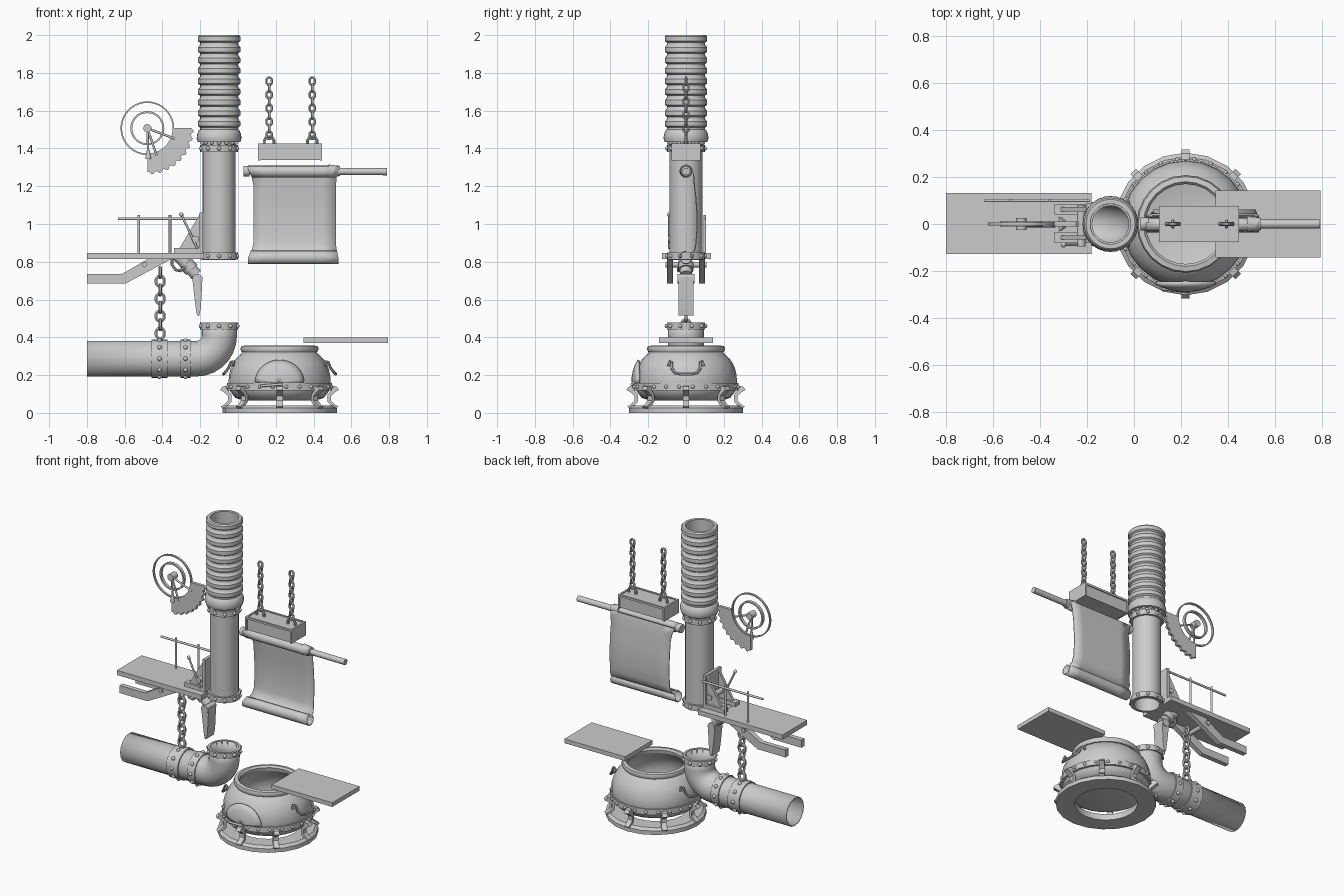
import bpy, bmesh, math
from mathutils import Matrix, Vector
from math import sin, cos, pi, radians, sqrt

if "Cube" in bpy.data.objects:
    bpy.data.objects.remove(bpy.data.objects["Cube"])

AX = {'Z': Matrix(), 'X': Matrix.Rotation(pi / 2, 4, 'Y'), 'Y': Matrix.Rotation(-pi / 2, 4, 'X')}

def add_mesh(name, me, angle=35):
    ob = bpy.data.objects.new(name, me)
    bpy.context.collection.objects.link(ob)
    me.shade_smooth()
    me.set_sharp_from_angle(angle=radians(angle))
    return ob

def finish(name, bm, angle=35):
    bmesh.ops.recalc_face_normals(bm, faces=bm.faces)
    me = bpy.data.meshes.new(name)
    bm.to_mesh(me)
    bm.free()
    return add_mesh(name, me, angle)

def lathe(name, prof, loc, axis='Z', n=28, closed=False, angle=35):
    bm = bmesh.new()
    M = Matrix.Translation(loc) @ AX[axis]
    rows = [[bm.verts.new(M @ Vector((r * cos(2 * pi * i / n), r * sin(2 * pi * i / n), z)))
             for i in range(n)] for r, z in prof]
    pairs = list(zip(rows, rows[1:])) + ([(rows[-1], rows[0])] if closed else [])
    for a, b in pairs:
        for i in range(n):
            bm.faces.new((a[i], a[(i + 1) % n], b[(i + 1) % n], b[i]))
    if not closed:
        bm.faces.new(rows[0])
        bm.faces.new(rows[-1])
    return finish(name, bm, angle)

def band(name, loc, ro, ri, h, axis='Z', n=28):
    return lathe(name, [(ri, -h / 2), (ro, -h / 2), (ro, h / 2), (ri, h / 2)], loc, axis, n, True)

def rod(name, a, b, r, n=12, r2=None):
    a, b = Vector(a), Vector(b)
    bm = bmesh.new()
    q = (b - a).to_track_quat('Z', 'Y').to_matrix().to_4x4()
    bmesh.ops.create_cone(bm, cap_ends=True, segments=n, radius1=r, radius2=r if r2 is None else r2,
                          depth=(b - a).length, matrix=Matrix.Translation((a + b) / 2) @ q)
    return finish(name, bm)

def prism(name, prof, y0, y1):
    bm = bmesh.new()
    f = bm.faces.new([bm.verts.new((x, y0, z)) for x, z in prof])
    ex = bmesh.ops.extrude_face_region(bm, geom=[f])
    bmesh.ops.translate(bm, vec=(0, y1 - y0, 0), verts=[v for v in ex['geom'] if isinstance(v, bmesh.types.BMVert)])
    return finish(name, bm, 20)

def box(name, x0, x1, y0, y1, z0, z1):
    return prism(name, [(x0, z0), (x1, z0), (x1, z1), (x0, z1)], y0, y1)

def tube(name, pts, r, cyclic=False, res=2, caps=True):
    cu = bpy.data.curves.new(name, 'CURVE')
    cu.dimensions, cu.bevel_depth, cu.bevel_resolution, cu.use_fill_caps = '3D', r, res, caps
    sp = cu.splines.new('POLY')
    sp.points.add(len(pts) - 1)
    for p, c in zip(sp.points, pts):
        p.co = (*c, 1)
    sp.use_cyclic_u = cyclic
    tmp = bpy.data.objects.new(name + "_path", cu)
    bpy.context.collection.objects.link(tmp)
    me = bpy.data.meshes.new_from_object(tmp)
    bpy.data.objects.remove(tmp)
    return add_mesh(name, me, 40)

def balls(name, pts, r):
    bm = bmesh.new()
    for p in pts:
        bmesh.ops.create_icosphere(bm, subdivisions=2, radius=r, matrix=Matrix.Translation(p))
    return finish(name, bm)

def bolts(name, loc, R, n, r, axis='Z'):
    M = Matrix.Translation(loc) @ AX[axis]
    balls(name, [M @ Vector((R * cos(2 * pi * (i + .5) / n), R * sin(2 * pi * (i + .5) / n), 0)) for i in range(n)], r)

def chain(name, x, z0, z1, w, h, r, pitch):
    for k in range(int((z1 - z0 - h) / pitch) + 1):
        pts = []
        for i in range(16):
            a = 2 * pi * (i + .5) / 16
            u = (w / 2 - r) * cos(a)
            v = (w / 2 - r) * sin(a) + math.copysign((h - w) / 2, sin(a))
            z = z0 + h / 2 + k * pitch + v
            pts.append((x + u, 0, z) if k % 2 == 0 else (x, u, z))
        tube(f"{name}_link_{k}", pts, r, True, 1)

# Vertical pipe with bolted flanges
PX = -0.10
band("vertical_pipe", (PX, 0, 1.125), 0.087, 0.078, 0.63)
for i, z in enumerate((0.83, 1.40)):
    band(f"pipe_flange_{i}", (PX, 0, z), 0.1, 0.08, 0.036)
    bolts(f"flange_bolts_{i}", (PX, 0, z), 0.1, 10, 0.011)
bolts("collar_bolts", (PX, 0, 1.43), 0.09, 14, 0.011)

# Corrugated hose
hose = [(0.085, 1.435), (0.113, 1.435), (0.119, 1.455), (0.116, 1.475), (0.108, 1.495)]
for k in range(9):
    z = 1.495 + k * 0.0561
    hose += [(0.101, z + 0.006), (0.101, z + 0.016), (0.112, z + 0.024), (0.112, z + 0.048), (0.105, z + 0.056)]
lathe("corrugated_hose", hose + [(0.086, 2.0)], (PX, 0, 0), closed=True)

# Elbow pipe
path = [(-0.8, 0, 0.287)] + [(-0.22 + 0.12 * sin(a), 0, 0.407 - 0.12 * cos(a))
                            for a in [pi / 2 * i / 7 for i in range(8)]] + [(PX, 0, 0.475)]
elbow = tube("elbow_pipe", path, 0.09, res=6, caps=False)
sol = elbow.modifiers.new("wall", 'SOLIDIFY')
sol.thickness, sol.offset = 0.008, 0
for i, (loc, w, ax) in enumerate((((-0.416, 0, 0.287), 0.085, 'X'), ((-0.278, 0, 0.287), 0.055, 'X'),
                                  ((PX, 0, 0.46), 0.036, 'Z'))):
    band(f"elbow_band_{i}", loc, 0.101, 0.086, w, ax)
    bolts(f"elbow_bolts_{i}", loc, 0.101, 10, 0.012, ax)

# Platform, bent beams, railing
box("platform", -0.8, -0.18, -0.128, 0.132, 0.815, 0.846)
for i, y in enumerate((-0.1, 0.068)):
    prism(f"beam_{i}", [(-0.8, 0.685), (-0.595, 0.685), (-0.35, 0.816), (-0.475, 0.816),
                        (-0.615, 0.735), (-0.8, 0.735)], y, y + 0.032)
rod("beam_pin", (-0.495, -0.108, 0.785), (-0.495, 0.108, 0.785), 0.015)
rod("rail", (-0.635, 0.1, 1.028), (-0.19, 0.1, 1.028), 0.007)
for i, x in enumerate((-0.525, -0.36)):
    rod(f"rail_post_{i}", (x, 0.1, 0.84), (x, 0.1, 1.048), 0.007)
chain("platform_chain", -0.412, 0.385, 0.825, 0.062, 0.072, 0.009, 0.046)

# Bracket and lever joining platform to the pipe
box("bracket_back", -0.205, -0.185, -0.08, 0.088, 0.846, 1.06)
for i, y in enumerate((-0.08, 0.04)):
    box(f"bracket_foot_{i}", -0.338, -0.2, y, y + 0.046, 0.846, 0.872)
    prism(f"bracket_gusset_{i}", [(-0.31, 0.872), (-0.2, 0.872), (-0.2, 1.055)], y + 0.014, y + 0.032)
rod("bracket_axle", (-0.225, -0.095, 0.92), (-0.225, 0.08, 0.92), 0.018)
rod("lever", (-0.3, -0.088, 1.05), (-0.215, -0.088, 0.87), 0.006)
balls("lever_knob", [Vector((-0.3, -0.088, 1.05))], 0.012)

# Hanging claw beneath the bracket
rod("claw_cylinder", (-0.325, 0, 0.84), (-0.22, 0, 0.73), 0.032)
rod("claw_collar", (-0.275, 0, 0.79), (-0.245, 0, 0.757), 0.04)
rod("claw_pivot", (-0.215, -0.045, 0.71), (-0.215, 0.045, 0.71), 0.026)
prism("claw_blade", [(-0.243, 0.72), (-0.188, 0.72), (-0.196, 0.56), (-0.205, 0.515), (-0.217, 0.515),
                     (-0.226, 0.57)], -0.04, 0.04)
tube("claw_hose", [(-0.35, -0.03, 0.82), (-0.35, -0.035, 0.785), (-0.33, -0.04, 0.757), (-0.305, -0.04, 0.752),
                   (-0.275, -0.03, 0.775)], 0.008)

# Wheel with toothed sector
WX, WZ = -0.48, 1.507
band("wheel_outer_ring", (WX, 0, WZ), 0.142, 0.134, 0.014, 'Y', 40)
band("wheel_inner_ring", (WX, 0, WZ), 0.09, 0.08, 0.02, 'Y', 32)
rod("wheel_hub", (WX, -0.025, WZ), (WX, 0.025, WZ), 0.022, 16)
for i, (x, z) in enumerate(((-0.335, 1.452), (-0.475, 1.37), (-0.43, 1.36))):
    rod(f"wheel_spoke_{i}", (WX, -0.008, WZ), (x, -0.008, z), 0.006)
rod("wheel_pendant", (-0.475, -0.008, 1.39), (-0.475, -0.008, 1.345), 0.008, 12, 0.016)
prof = [(WX + 0.138 * cos(a), WZ - 0.138 * sin(a)) for a in [pi / 2 * i / 16 for i in range(17)]]
for i in range(36, -1, -1):
    a, r = pi / 2 * i / 36, 0.245 if i % 4 in (1, 2) else 0.233
    prof.append((WX + r * cos(a), WZ - r * sin(a)))
prism("toothed_sector", prof, -0.01, 0.01)

# Hanging box with frame and chains
box("hanging_box", 0.112, 0.44, -0.07, 0.07, 1.338, 1.42)
for i, s in enumerate((-1, 1)):
    box(f"box_end_{i}", *((0.106, 0.118) if s < 0 else (0.434, 0.446)), -0.077, 0.077, 1.335, 1.425)
    box(f"box_side_{i}", 0.106, 0.446, *sorted((s * 0.065, s * 0.077)), 1.412, 1.425)
    x = 0.279 + s * 0.114
    tube(f"box_eye_{i}", [(x - 0.026, 0, 1.42), (x - 0.026, 0, 1.44), (x - 0.014, 0, 1.462), (x + 0.014, 0, 1.462),
                          (x + 0.026, 0, 1.44), (x + 0.026, 0, 1.42)], 0.008)
    chain(f"box_chain_{i}", x, 1.443, 1.785, 0.042, 0.054, 0.007, 0.0357)

# Scroll: rod, rolled top, hanging sheet, curled bottom
rod("scroll_rod", (0.03, 0, 1.28), (0.79, 0, 1.277), 0.019, 16)
rod("scroll_knob", (0.028, 0, 1.28), (0.062, 0, 1.28), 0.028, 16)
rod("scroll_collar", (0.48, 0, 1.28), (0.54, 0, 1.28), 0.035, 16, 0.026)
yz = [((0.026 + 0.0006 * i) * cos(a), 1.28 + (0.026 + 0.0006 * i) * sin(a))
      for i, a in enumerate([2 * pi * k / 16 for k in range(17)])]
yz += [(0.038, 1.25), (0.042, 1.2), (0.05, 1.13), (0.055, 1.05), (0.055, 0.97), (0.05, 0.9), (0.042, 0.86)]
yz += [(0.03 * cos(a), 0.823 - 0.03 * sin(a)) for a in [2 * pi * k / 16 for k in range(-2, 13)]]
bm = bmesh.new()
rows = []
for y, z in yz:
    t = max(0, min(1, (1.29 - z) / 0.06, (z - 0.82) / 0.06))
    x0, x1 = 0.052 + 0.03 * t, 0.532 - 0.014 * t
    rows.append([bm.verts.new((x0 + (x1 - x0) * k / 6, y, z)) for k in range(7)])
for a, b in zip(rows, rows[1:]):
    for k in range(6):
        bm.faces.new((a[k], a[k + 1], b[k + 1], b[k]))
sheet = finish("scroll_sheet", bm, 50)
sheet.modifiers.new("paper", 'SOLIDIFY').thickness = 0.006

# Board over the pot
box("board", 0.347, 0.793, -0.143, 0.143, 0.371, 0.399)

# Pot body, rim, band, base ring
CX = 0.22
wall = [(0.19, 0.065), (0.235, 0.08), (0.262, 0.115), (0.27, 0.155), (0.268, 0.2), (0.258, 0.24),
        (0.24, 0.275), (0.215, 0.303), (0.192, 0.325)]
inner = [(0.175, 0.325), (0.2, 0.295), (0.235, 0.25), (0.25, 0.2), (0.25, 0.15), (0.235, 0.11), (0.18, 0.085)]
lathe("pot_body", wall + inner, (CX, 0, 0), n=24, angle=50)
lathe("pot_rim", [(0.175, 0.322), (0.2, 0.322), (0.208, 0.338), (0.202, 0.353), (0.18, 0.357), (0.17, 0.345)],
      (CX, 0, 0), n=24, closed=True, angle=50)
band("pot_band", (CX, 0, 0.138), 0.277, 0.255, 0.038, n=24)
bolts("pot_band_bolts", (CX, 0, 0.138), 0.277, 24, 0.01)
lathe("base_ring", [(0.19, 0), (0.303, 0), (0.303, 0.026), (0.285, 0.04), (0.19, 0.04)], (CX, 0, 0), n=20,
      closed=True, angle=20)

# Eight scroll-shaped legs
leg = [(0.265, 0.145), (0.3, 0.14), (0.316, 0.122), (0.298, 0.112), (0.272, 0.09), (0.272, 0.066), (0.29, 0.046),
       (0.312, 0.034), (0.3, 0.024), (0.275, 0.036), (0.254, 0.06), (0.254, 0.095), (0.275, 0.122)]
for i in range(8):
    ob = prism(f"pot_leg_{i}", leg, -0.017, 0.017)
    ob.matrix_world = Matrix.Translation((CX, 0, 0)) @ Matrix.Rotation(i * pi / 4, 4, 'Z')

# Side handles
for i, s in enumerate((-1, 1)):
    half = [(0.247, 0.095, 0.25), (0.242, 0.085, 0.272), (0.258, 0.075, 0.268), (0.272, 0.075, 0.235),
            (0.29, 0.06, 0.212), (0.297, 0.03, 0.206)]
    pts = half + [(r, -y, z) for r, y, z in reversed(half)]
    tube(f"pot_handle_{i}", [(CX + s * r, y, z) for r, y, z in pts], 0.008)

# Raised half-round patch on the front of the pot
def pot_radius(z):
    for (r0, z0), (r1, z1) in zip(wall, wall[1:]):
        if z <= z1:
            return r0 + (r1 - r0) * (z - z0) / (z1 - z0)
bm = bmesh.new()
rows = []
for j in range(5):
    rows.append([])
    for i in range(17):
        x, z = -0.128 * cos(pi * i / 16) * (j + .1) / 4.1, 0.16 + 0.118 * sin(pi * i / 16) * (j + .1) / 4.1
        rows[-1].append(bm.verts.new((CX + x, -sqrt(pot_radius(z) ** 2 - x * x) - 0.012, z)))
for a, b in zip(rows, rows[1:]):
    for i in range(16):
        bm.faces.new((a[i], a[i + 1], b[i + 1], b[i]))
patch = finish("pot_patch", bm, 50)
sol = patch.modifiers.new("plate", 'SOLIDIFY')
sol.thickness, sol.offset = 0.014, 0
rod("patch_latch", (0.12, -0.275, 0.143), (0.235, -0.287, 0.152), 0.007)
